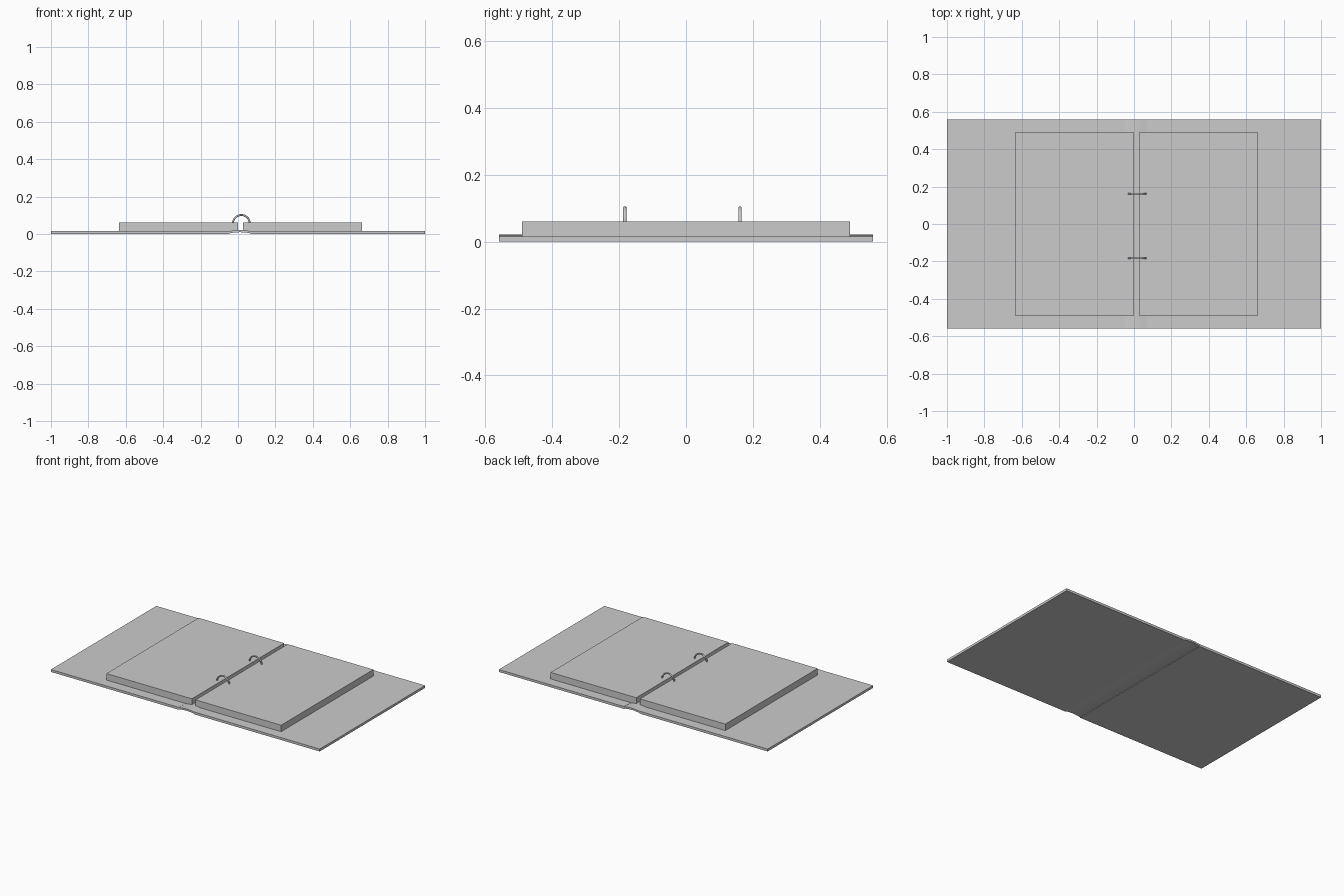
import bpy, bmesh, math

if "Cube" in bpy.data.objects:
    bpy.data.objects.remove(bpy.data.objects["Cube"])


def finish(name, bm, smooth=False):
    bmesh.ops.recalc_face_normals(bm, faces=bm.faces)
    me = bpy.data.meshes.new(name)
    bm.to_mesh(me)
    bm.free()
    ob = bpy.data.objects.new(name, me)
    bpy.context.collection.objects.link(ob)
    if smooth:
        bpy.context.view_layer.objects.active = ob
        ob.select_set(True)
        bpy.ops.object.shade_smooth_by_angle(angle=math.radians(40))
        ob.select_set(False)
    return ob


def box(name, x0, x1, half_y, z0, z1):
    bm = bmesh.new()
    bmesh.ops.create_cube(bm, size=1)
    for v in bm.verts:
        v.co = ((x0 + x1) / 2 + v.co.x * (x1 - x0), v.co.y * 2 * half_y,
                (z0 + z1) / 2 + v.co.z * (z1 - z0))
    return finish(name, bm)


D = 0.56                       # half depth of the binder
SX0, SX1 = -0.047, 0.068       # spine edges
COVER = 0.016

# covers and page blocks
box("left_cover", -1, SX0, D, 0, COVER)
box("right_cover", SX1, 1, D, 0, COVER)
box("left_pages", -0.636, 0.0, 0.49, COVER, 0.06)
box("right_pages", 0.027, 0.664, 0.49, COVER, 0.06)

# gently arched spine
bm = bmesh.new()
N = 12


def arch(z_edge, rise):
    return [(SX0 + (SX1 - SX0) * i / N, z_edge + rise * math.sin(math.pi * i / N))
            for i in range(N + 1)]


profile = arch(0.003, 0.006) + arch(COVER - 0.001, 0.006)[::-1]
face = bm.faces.new([bm.verts.new((x, -D, z)) for x, z in profile])
ext = bmesh.ops.extrude_face_region(bm, geom=[face])
for v in ext["geom"]:
    if isinstance(v, bmesh.types.BMVert):
        v.co.y = D
finish("spine", bm, smooth=True)

# two half rings, ends sunk into the pages
R, r, SEG, SIDES = 0.045, 0.005, 24, 10
for name, y in (("front_ring", -0.183), ("back_ring", 0.162)):
    bm = bmesh.new()
    loops = []
    for i in range(SEG + 1):
        a = math.radians(-8 + 196 * i / SEG)
        loop = []
        for j in range(SIDES):
            b = 2 * math.pi * j / SIDES
            d = R + r * math.cos(b)
            loop.append(bm.verts.new((0.018 + d * math.cos(a), y + r * math.sin(b),
                                      0.056 + d * math.sin(a))))
        loops.append(loop)
    for p, q in zip(loops, loops[1:]):
        for j in range(SIDES):
            k = (j + 1) % SIDES
            bm.faces.new((p[j], p[k], q[k], q[j]))
    bm.faces.new(loops[0])
    bm.faces.new(loops[-1])
    finish(name, bm, smooth=True)
